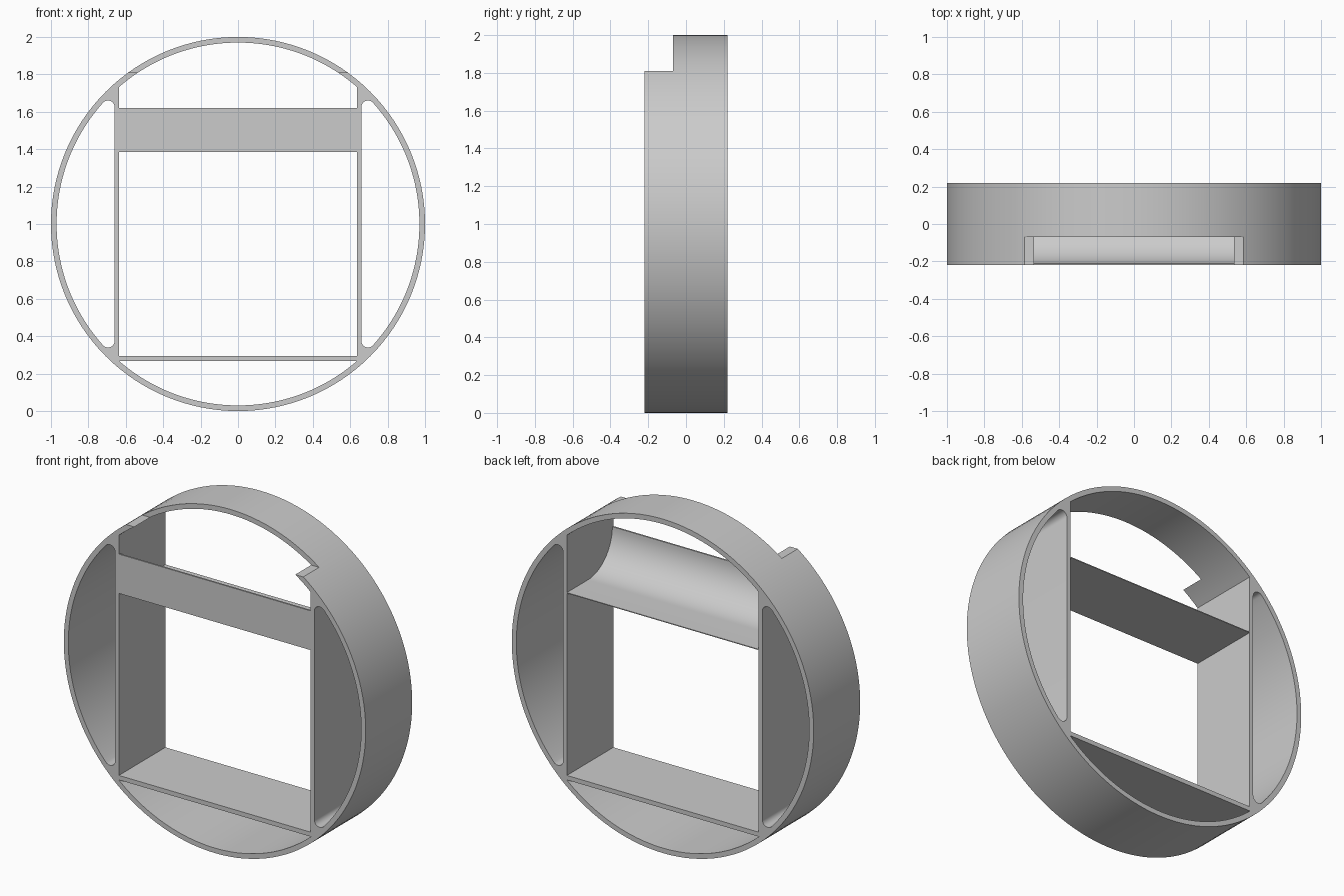
import bpy
import math
from math import sin, cos, pi, sqrt, asin, acos, atan2

if "Cube" in bpy.data.objects:
    bpy.data.objects.remove(bpy.data.objects["Cube"], do_unlink=True)

MID = 1.0            # height of the ring centre
HALF = 0.22          # half depth
R_OUT, R_IN = 1.0, 0.97
WALL_IN, WALL_OUT = 0.635, 0.66
SHELF_LOW, SHELF_TOP = 0.27, 0.295

grey = bpy.data.materials.new("light grey")
grey.use_nodes = True
grey.diffuse_color = (0.6, 0.6, 0.6, 1)
grey.node_tree.nodes["Principled BSDF"].inputs["Base Color"].default_value = (0.6, 0.6, 0.6, 1)


def arc(cx, cz, r, a, b, n):
    """Points on an arc from angle a to angle b."""
    return [(cx + r * cos(a + (b - a) * i / n), cz + r * sin(a + (b - a) * i / n))
            for i in range(n + 1)]


def extrude(name, loops, axis, half):
    """Fill closed 2D loops (inner ones become holes) and extrude them."""
    curve = bpy.data.curves.new(name, "CURVE")
    curve.dimensions = "2D"
    curve.fill_mode = "BOTH"
    curve.extrude = half
    for loop in loops:
        spline = curve.splines.new("POLY")
        spline.points.add(len(loop) - 1)
        for point, (u, v) in zip(spline.points, loop):
            point.co = (u, v, 0, 1)
        spline.use_cyclic_u = True
    obj = bpy.data.objects.new(name, curve)
    bpy.context.collection.objects.link(obj)
    obj.rotation_euler = (pi / 2, 0, pi / 2 if axis == "x" else 0)
    bpy.ops.object.select_all(action="DESELECT")
    obj.select_set(True)
    bpy.context.view_layer.objects.active = obj
    bpy.ops.object.convert(target="MESH")
    obj = bpy.context.object
    bpy.ops.object.transform_apply(location=False, rotation=True, scale=False)
    bpy.ops.object.mode_set(mode="EDIT")
    bpy.ops.mesh.select_all(action="SELECT")
    bpy.ops.mesh.remove_doubles(threshold=0.0001)
    bpy.ops.mesh.normals_make_consistent(inside=False)
    bpy.ops.object.mode_set(mode="OBJECT")
    obj.data.materials.clear()
    obj.data.materials.append(grey)
    return obj


# Outer rim
rim = arc(0, MID, R_OUT, 0, 2 * pi, 128)[:-1]

# Central window: square below, following the rim above
top = acos(WALL_IN / R_IN)
window = [(-WALL_IN, SHELF_TOP), (WALL_IN, SHELF_TOP)] + arc(0, MID, R_IN, top, pi - top, 48)

# Lower opening between the shelf and the rim
low = asin((MID - SHELF_LOW) / R_IN) + 0.003
lower = arc(0, MID, R_IN, pi + low, 2 * pi - low, 48)

# Side pocket with rounded ends
r = 0.035
cx = WALL_OUT + r
cz = sqrt((R_IN - r) ** 2 - cx ** 2)
a = atan2(cz, cx)
pocket = (arc(0, MID, R_IN, -a, a, 48) + arc(cx, MID + cz, r, a, pi, 10)[1:]
          + arc(cx, MID - cz, r, pi, 2 * pi - a, 10)[:-1])
mirrored = [(-x, z) for x, z in reversed(pocket)]

frame = extrude("round_frame", [rim, window, lower, pocket, mirrored], "y", HALF)

# Notch in the top front of the rim
bpy.ops.mesh.primitive_cube_add(size=1, location=(0, -0.32, 2.06))
cutter = bpy.context.object
cutter.name = "notch_cutter"
cutter.scale = (1.6, 0.5, 0.5)
cutter.hide_render = True
notch = frame.modifiers.new("notch", "BOOLEAN")
notch.operation = "DIFFERENCE"
notch.solver = "EXACT"
notch.object = cutter
bpy.ops.object.select_all(action="DESELECT")
frame.select_set(True)
bpy.context.view_layer.objects.active = frame
bpy.ops.object.modifier_apply(modifier="notch")
bpy.data.objects.remove(cutter, do_unlink=True)
bpy.ops.object.shade_smooth_by_angle(angle=math.radians(25))

# Crossbar with a scooped upper back
BAR_LOW, BAR_TOP, SCOOP = 1.385, 1.62, 0.23
scoop = arc(-HALF + 0.01 + SCOOP, BAR_TOP, SCOOP, pi, 1.5 * pi, 20)
section = [(HALF, BAR_LOW), (HALF, BAR_LOW + 0.005)] + scoop[::-1] + [(-HALF, BAR_TOP), (-HALF, BAR_LOW)]
bar = extrude("scooped_crossbar", [section], "x", WALL_IN + 0.005)
bpy.ops.object.shade_smooth_by_angle(angle=math.radians(25))
